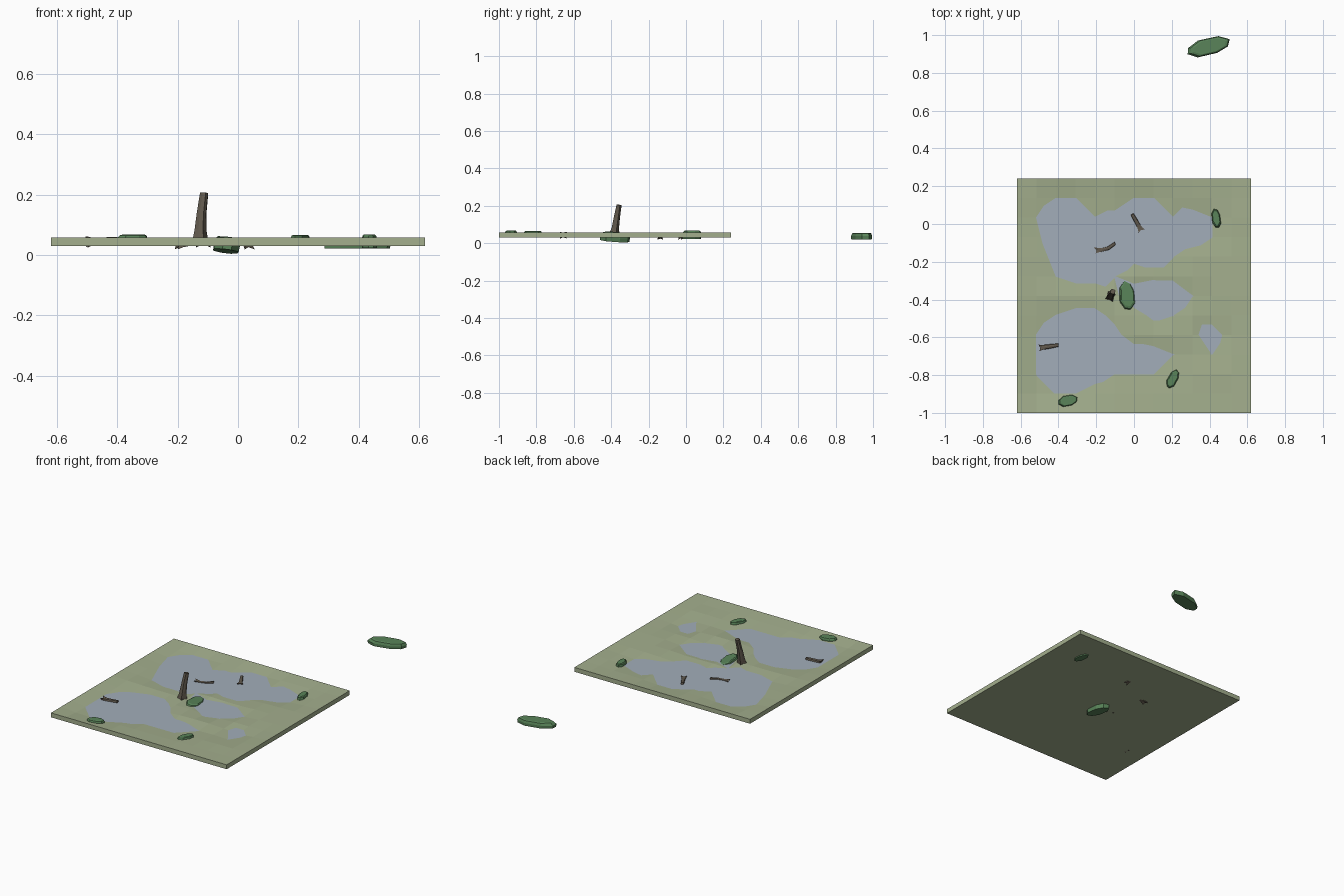
import bpy, bmesh, math, random
from mathutils import Vector, Euler, Matrix

if "Cube" in bpy.data.objects:
    bpy.data.objects.remove(bpy.data.objects["Cube"])

random.seed(4)


def material(name, rgb):
    m = bpy.data.materials.new(name)
    m.diffuse_color = (*rgb, 1)
    m.use_nodes = True
    m.node_tree.nodes["Principled BSDF"].inputs["Base Color"].default_value = m.diffuse_color
    return m


LAND = material("moss_land", (0.37, 0.43, 0.27))
WATER = material("swamp_water", (0.36, 0.42, 0.49))
LEAF = material("leaf_green", (0.10, 0.23, 0.10))
BARK = material("bark_brown", (0.12, 0.10, 0.075))


def finish(bm, name, mat):
    bmesh.ops.recalc_face_normals(bm, faces=bm.faces)
    me = bpy.data.meshes.new(name)
    bm.to_mesh(me)
    bm.free()
    me.materials.append(mat)
    ob = bpy.data.objects.new(name, me)
    bpy.context.collection.objects.link(ob)
    return ob


def loft(bm, rings):
    """Skin a stack of equal-sized rings and cap both ends."""
    loops = [[bm.verts.new(p) for p in ring] for ring in rings]
    n = len(loops[0])
    for a, b in zip(loops, loops[1:]):
        for i in range(n):
            j = (i + 1) % n
            bm.faces.new((a[i], a[j], b[j], b[i]))
    bm.faces.new(loops[0][::-1])
    bm.faces.new(loops[-1])


# Ground tile: height digits per grid corner, 5 is the water line, a is the rim
ROWS = ["aaaaaaaaaaaaa",
        "a75577557889a",
        "a522542253" + "59a",
        "a621111123" + "58a",
        "a831114457" + "89a",
        "a854457668" + "89a",
        "a987762125" + "89a",
        "a754467457" + "78a",
        "a521147886" + "37a",
        "a521113356" + "58a",
        "a521355578" + "99a",
        "a655788899" + "99a",
        "aaaaaaaaaaaaa"]
STEP = 1.24 / 12
bm = bmesh.new()
grid = [[bm.verts.new((-0.62 + c * STEP, 0.24 - r * STEP,
                       0.034 + 0.0024 * int(ch, 16)))
         for c, ch in enumerate(row)] for r, row in enumerate(ROWS)]
for r in range(12):
    for c in range(12):
        bm.faces.new((grid[r][c], grid[r + 1][c], grid[r + 1][c + 1], grid[r][c + 1]))
# side walls and flat underside
rim = [e for e in bm.edges if e.is_boundary]
ext = bmesh.ops.extrude_edge_only(bm, edges=rim)["geom"]
for v in ext:
    if isinstance(v, bmesh.types.BMVert):
        v.co.z = 0.03
bmesh.ops.holes_fill(bm, edges=[e for e in ext if isinstance(e, bmesh.types.BMEdge)])
finish(bm, "ground_tile", LAND)

# Water sheet showing through the hollows
bm = bmesh.new()
z = 0.0462
bm.faces.new([bm.verts.new(p) for p in
              ((-0.53, -0.91, z), (0.53, -0.91, z), (0.53, 0.15, z), (-0.53, 0.15, z))])
finish(bm, "water", WATER)


# Shrubs: low eight-sided mounds, flat on top and bottom
def shrub(name, centre, length, width, height, yaw, tilt=(0, 0)):
    rot = Matrix.Rotation(math.radians(yaw), 3, 'Z')
    lean = Euler((math.radians(tilt[0]), math.radians(tilt[1]), 0)).to_matrix()
    outline = [(0.5, 0.12), (0.27, 0.46), (-0.2, 0.5), (-0.46, 0.2),
               (-0.5, -0.15), (-0.3, -0.48), (0.15, -0.5), (0.42, -0.28)]
    rings = []
    for h, s, dx in ((-0.5, 0.97, 0), (0.0, 1.0, 0), (0.4, 0.9, 0.02), (0.5, 0.76, 0.03)):
        rings.append([Vector(centre) + lean @ rot @ Vector(
            ((x * s + dx) * length, y * s * width, h * height)) for x, y in outline])
    bm = bmesh.new()
    loft(bm, rings)
    finish(bm, name, LEAF)


shrub("shrub_outlying", (0.395, 0.94, 0.038), 0.235, 0.088, 0.035, 14)
shrub("shrub_middle", (-0.038, -0.38, 0.034), 0.165, 0.086, 0.044, 94, (-5, 8))
shrub("shrub_right", (0.435, 0.03, 0.045), 0.105, 0.046, 0.044, 98)
shrub("shrub_front_right", (0.205, -0.82, 0.053), 0.105, 0.05, 0.026, 62)
shrub("shrub_front_left", (-0.35, -0.935, 0.055), 0.105, 0.056, 0.024, 12)


# Dead trunks: ribbed, tapering from a base with spread roots
def trunk(name, base, tip, radius, bend=(0, 0, 0), sides=8):
    base, tip, bend = Vector(base), Vector(tip), Vector(bend)
    q = (tip - base).to_track_quat('Z', 'Y')
    rings = []
    for t, s, flare in ((0, 1.15, 0.5), (0.1, 0.95, 0.3), (0.25, 0.85, 0.12),
                        (0.6, 0.75, 0.08), (1, 0.6, 0.08)):
        mid = base.lerp(tip, t) + bend * math.sin(t * math.pi)
        ring = []
        for i in range(sides):
            a = 2 * math.pi * i / sides
            r = radius * s * (1 + (flare if i % 2 else -flare * 0.6) + random.uniform(-0.06, 0.06))
            drop = -radius * flare if i % 2 and t == 0 else 0
            ring.append(mid + q @ Vector((r * math.cos(a), r * math.sin(a), drop)))
        rings.append(ring)
    bm = bmesh.new()
    loft(bm, rings)
    finish(bm, name, BARK)


trunk("standing_trunk", (-0.124, -0.385, 0.04), (-0.112, -0.358, 0.205), 0.022, (-0.004, 0, 0))
trunk("log_back_left", (-0.2, -0.137, 0.036), (-0.1, -0.102, 0.048), 0.014, (0.006, -0.012, 0))
trunk("log_back_right", (0.036, -0.03, 0.038), (-0.01, 0.052, 0.05), 0.015)
trunk("log_front_left", (-0.495, -0.655, 0.044), (-0.4, -0.641, 0.051), 0.015)
